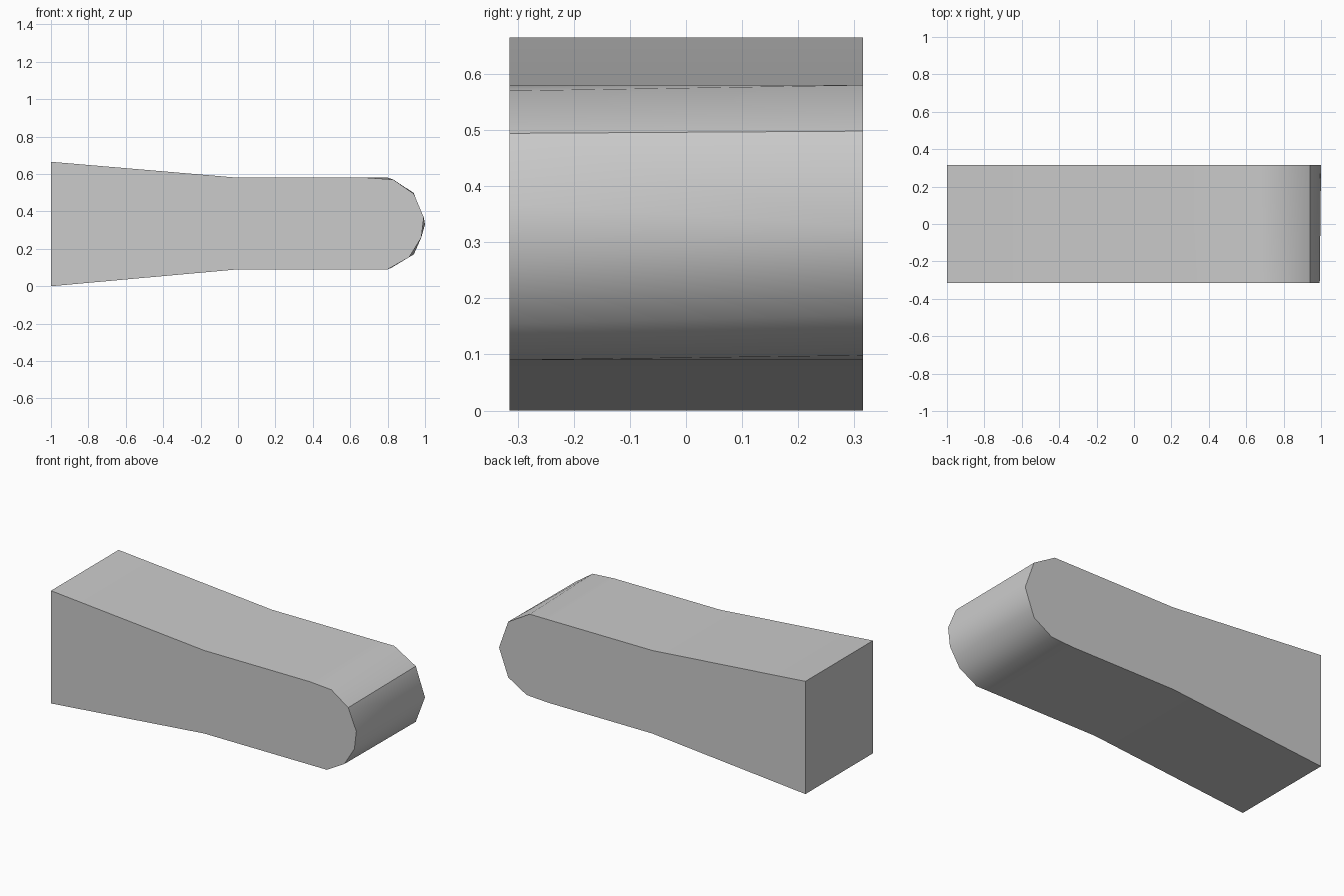
import bpy
import bmesh

cube = bpy.data.objects.get("Cube")
if cube:
    bpy.data.objects.remove(cube, do_unlink=True)

HALF_DEPTH = 0.315

# Side outlines (x, z), clockwise from the square end; the nose twists slightly
front_nose = [(0.69, 0.58), (0.83, 0.57), (0.94, 0.494), (0.993, 0.368),
              (0.98, 0.26), (0.915, 0.155), (0.80, 0.09), (0.67, 0.09)]
back_nose = [(0.68, 0.58), (0.80, 0.58), (0.94, 0.498), (1.0, 0.33),
             (1.0, 0.33), (0.94, 0.17), (0.82, 0.098), (0.68, 0.09)]


def outline(nose):
    return [(-1, 0.665), (0, 0.58)] + nose + [(0, 0.09), (-1, 0)]


# Grey material
grey = bpy.data.materials.new("light_grey")
grey.use_nodes = True
colour = (0.6, 0.6, 0.6, 1)
grey.diffuse_color = colour
grey.node_tree.nodes["Principled BSDF"].inputs["Base Color"].default_value = colour

# Loft the tapered bar between the two outlines and cap both sides
bm = bmesh.new()
front = [bm.verts.new((x, -HALF_DEPTH, z)) for x, z in outline(front_nose)]
back = [bm.verts.new((x, HALF_DEPTH, z)) for x, z in outline(back_nose)]
count = len(front)
for i in range(count):
    j = (i + 1) % count
    bm.faces.new((front[i], front[j], back[j], back[i]))
bm.faces.new(front)
bm.faces.new(back[::-1])
bmesh.ops.remove_doubles(bm, verts=bm.verts, dist=0.001)
bmesh.ops.recalc_face_normals(bm, faces=bm.faces)

mesh = bpy.data.meshes.new("tapered_bar")
bm.to_mesh(mesh)
bm.free()
mesh.materials.append(grey)
bar = bpy.data.objects.new("tapered_bar", mesh)
bpy.context.collection.objects.link(bar)

# Smooth the rounded nose while keeping the side rims sharp
bpy.ops.object.select_all(action="DESELECT")
bar.select_set(True)
bpy.context.view_layer.objects.active = bar
bpy.ops.object.shade_smooth_by_angle(angle=0.62)
